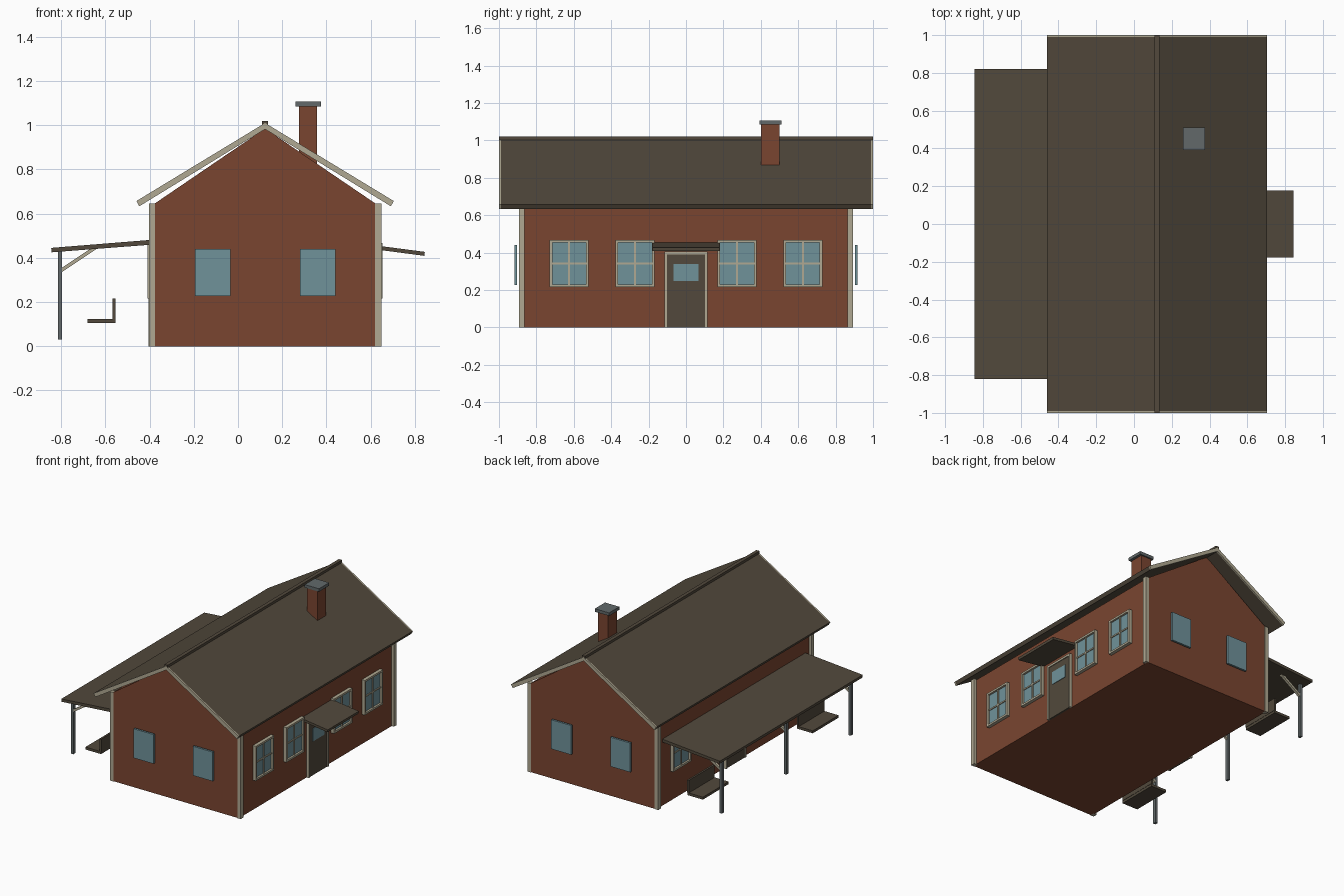
import bpy, bmesh

if "Cube" in bpy.data.objects:
    bpy.data.objects.remove(bpy.data.objects["Cube"])


def material(name, r, g, b):
    lin = lambda c: ((c / 255 + 0.055) / 1.055) ** 2.4
    m = bpy.data.materials.new(name)
    m.diffuse_color = (lin(r), lin(g), lin(b), 1)
    m.use_nodes = True
    m.node_tree.nodes["Principled BSDF"].inputs["Base Color"].default_value = m.diffuse_color
    return m


RED = material("red_wall", 122, 69, 48)
ROOF = material("dark_roof", 82, 73, 60)
CREAM = material("cream_trim", 176, 169, 146)
GLASS = material("window_glass", 112, 146, 154)
GREY = material("grey_metal", 98, 105, 106)


def extrude(name, profile, y0, y1, mat):
    """Extrude an x,z outline along y."""
    bm = bmesh.new()
    face = bm.faces.new([bm.verts.new((x, y0, z)) for x, z in profile])
    res = bmesh.ops.extrude_face_region(bm, geom=[face])
    verts = [v for v in res["geom"] if isinstance(v, bmesh.types.BMVert)]
    bmesh.ops.translate(bm, verts=verts, vec=(0, y1 - y0, 0))
    bmesh.ops.recalc_face_normals(bm, faces=bm.faces)
    mesh = bpy.data.meshes.new(name)
    bm.to_mesh(mesh)
    bm.free()
    mesh.materials.append(mat)
    ob = bpy.data.objects.new(name, mesh)
    bpy.context.collection.objects.link(ob)
    return ob


def box(name, x0, x1, y0, y1, z0, z1, mat):
    return extrude(name, [(x0, z0), (x1, z0), (x1, z1), (x0, z1)], y0, y1, mat)


CX, HW, HY = 0.1225, 0.5075, 0.89   # house centre, half width, half length


def side_box(name, s, d0, d1, y0, y1, z0, z1, mat):
    """Box on a long wall; d is the distance out from the wall."""
    a, b = sorted((CX + s * (HW + d0), CX + s * (HW + d1)))
    return box(name, a, b, y0, y1, z0, z1, mat)


# Walls and gable
box("house_walls", CX - HW, CX + HW, -HY, HY, 0, 0.64, RED)
extrude("gable", [(CX - HW, 0.64), (CX + HW, 0.64), (CX, 0.985)], -HY, HY, RED)

# Roof slopes with barge boards on both ends
for s, side in ((-1, "left"), (1, "right")):
    slope = [(CX, 1.01), (CX + s * 0.582, 0.657), (CX + s * 0.569, 0.633), (CX, 0.982)]
    extrude(side + "_roof", slope, -0.99, 0.99, ROOF)
    for e, end in ((-1, "front"), (1, "back")):
        extrude(f"{side}_{end}_barge_board", slope, e * 0.99, e * 1.0, CREAM)
box("ridge_cap", CX - 0.013, CX + 0.013, -1, 1, 0.998, 1.02, ROOF)

# Chimney
box("chimney", 0.275, 0.357, 0.40, 0.50, 0.80, 1.09, RED)
box("chimney_cap", 0.26, 0.375, 0.393, 0.51, 1.085, 1.107, GREY)

# Gable end windows
for e, end in ((-1, "front"), (1, "back")):
    for x in (-0.115, 0.36):
        box(end + "_window", x - 0.08, x + 0.08, e * 0.903, e * 0.918, 0.228, 0.44, GLASS)


def side_window(s, y):
    h, z0, z1, t = 0.104, 0.215, 0.467, 0.014
    zm = (z0 + z1) / 2
    side_box("side_glass", s, 0, 0.01, y - h + t, y + h - t, z0 + t, z1 - t, GLASS)
    for e in (-1, 1):
        a, b = sorted((y + e * h, y + e * (h - t)))
        side_box("window_jamb", s, 0, 0.024, a, b, z0, z1, CREAM)
    for z in (z0, z1 - t):
        side_box("window_rail", s, 0, 0.024, y - h + t, y + h - t, z, z + t, CREAM)
    side_box("window_upright_bar", s, 0.005, 0.017, y - 0.005, y + 0.005, z0 + t, z1 - t, CREAM)
    side_box("window_cross_bar", s, 0.005, 0.016, y - h + t, y + h - t, zm - 0.005, zm + 0.005, CREAM)


def side_door(s):
    side_box("door", s, 0, 0.014, -0.102, 0.102, 0, 0.39, ROOF)
    side_box("door_glass", s, 0.01, 0.018, -0.067, 0.067, 0.247, 0.34, GLASS)
    side_box("door_head", s, 0, 0.02, -0.115, 0.115, 0.39, 0.405, CREAM)
    for e in (-1, 1):
        a, b = sorted((e * 0.102, e * 0.115))
        side_box("door_jamb", s, 0, 0.02, a, b, 0, 0.39, CREAM)


# Corner boards, windows and door on both long walls
for s in (-1, 1):
    for e in (-1, 1):
        a, b = sorted((e * 0.863, e * 0.894))
        side_box("corner_board", s, -0.01, 0.018, a, b, 0, 0.645, CREAM)
    for y in (-0.625, -0.273, 0.273, 0.625):
        side_window(s, y)
    side_door(s)

# Canopy over the right door
extrude("door_canopy", [(0.63, 0.455), (0.845, 0.427), (0.843, 0.409), (0.63, 0.437)],
        -0.178, 0.178, ROOF)

# Porch roof, posts and braces on the left
extrude("porch_roof", [(-0.845, 0.445), (-0.385, 0.482), (-0.385, 0.46), (-0.843, 0.425)],
        -0.82, 0.82, ROOF)
for y in (-0.74, 0, 0.74):
    box("porch_post", -0.814, -0.796, y - 0.012, y + 0.012, 0.03, 0.432, GREY)
    extrude("porch_brace", [(-0.797, 0.355), (-0.797, 0.335), (-0.635, 0.443), (-0.668, 0.441)],
            y - 0.009, y + 0.009, CREAM)

# Porch benches
for y in (-0.63, 0.63):
    box("bench_seat", -0.68, -0.555, y - 0.148, y + 0.148, 0.106, 0.124, ROOF)
    box("bench_back", -0.567, -0.553, y - 0.148, y + 0.148, 0.124, 0.215, ROOF)
